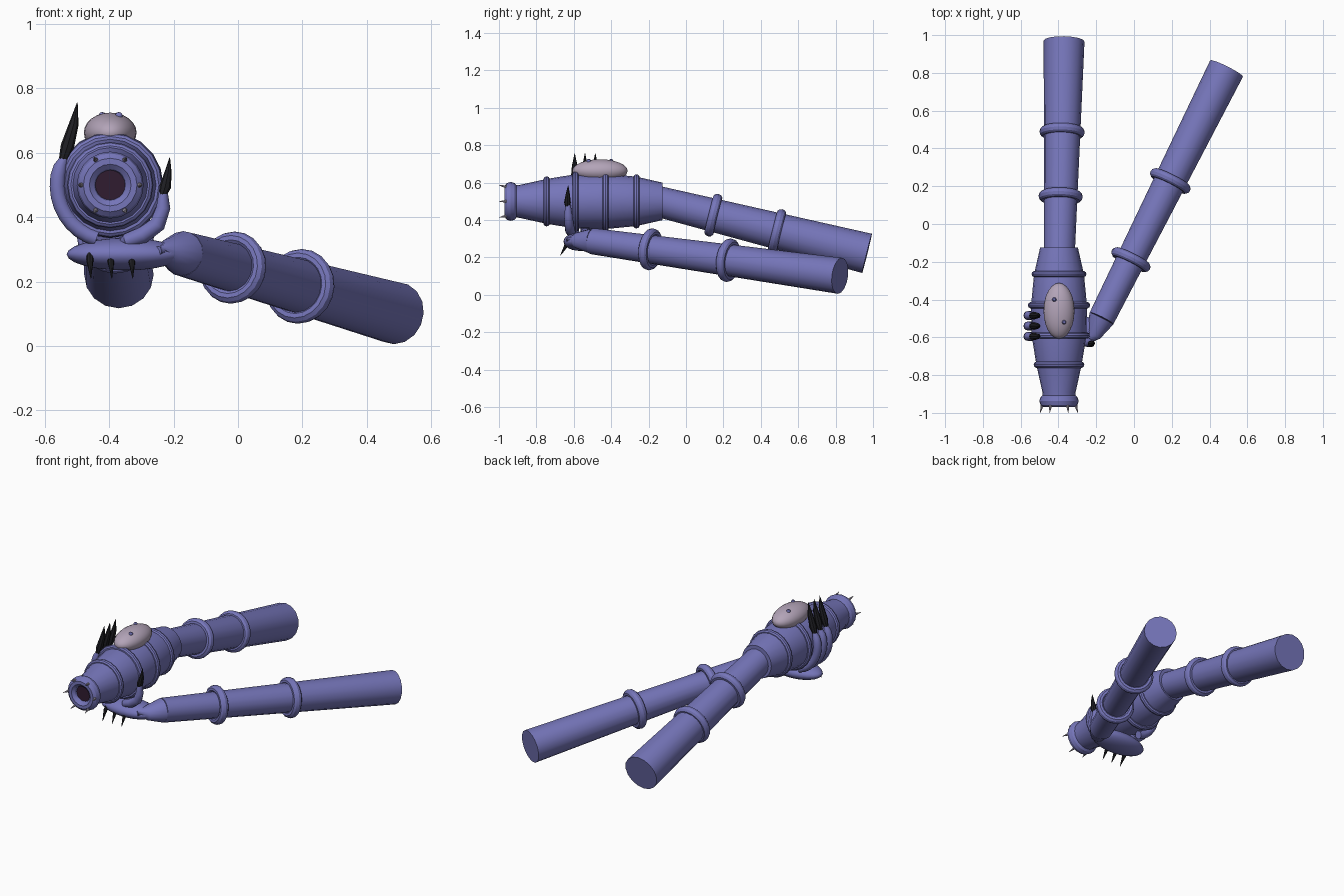
import bpy, bmesh, math
from mathutils import Vector

if "Cube" in bpy.data.objects:
    bpy.data.objects.remove(bpy.data.objects["Cube"])


def material(name, rgb):
    m = bpy.data.materials.new(name)
    m.diffuse_color = (*rgb, 1)
    m.use_nodes = True
    m.node_tree.nodes["Principled BSDF"].inputs["Base Color"].default_value = m.diffuse_color
    return m


BLUE = material("periwinkle skin", (0.18, 0.18, 0.49))
MAUVE = material("pale mauve", (0.45, 0.37, 0.48))
BLACK = material("claw black", (0.014, 0.014, 0.018))
GREY = material("tooth grey", (0.42, 0.38, 0.46))
DARK = material("dark throat", (0.03, 0.012, 0.03))

CX, CZ = -0.397, 0.5  # main barrel axis, parallel to y


def finish(ob, name, mat):
    ob.name = name
    ob.data.materials.clear()
    ob.data.materials.append(mat)
    bpy.ops.object.select_all(action='DESELECT')
    ob.select_set(True)
    bpy.context.view_layer.objects.active = ob
    bpy.ops.object.shade_smooth_by_angle(angle=math.radians(35))
    return ob


def tube(name, pts, radii, mat, sides=16):
    """Closed round tube through points, with its own radius at each."""
    pts = [Vector(p) for p in pts]
    bm = bmesh.new()
    rings = []
    for i, (p, r) in enumerate(zip(pts, radii)):
        d = (pts[min(i + 1, len(pts) - 1)] - pts[max(i - 1, 0)]).normalized()
        ref = Vector((0, 1, 0)) if abs(d.y) < 0.8 else Vector((0, 0, 1))
        u = ref.cross(d).normalized()
        v = d.cross(u)
        rings.append([bm.verts.new(p + r * (u * math.cos(a) + v * math.sin(a)))
                      for a in (2 * math.pi * k / sides for k in range(sides))])
    for a, b in zip(rings, rings[1:]):
        for k in range(sides):
            n = (k + 1) % sides
            bm.faces.new((a[k], a[n], b[n], b[k]))
    bm.faces.new(rings[0][::-1])
    bm.faces.new(rings[-1])
    bmesh.ops.recalc_face_normals(bm, faces=bm.faces)
    me = bpy.data.meshes.new(name)
    bm.to_mesh(me)
    bm.free()
    ob = bpy.data.objects.new(name, me)
    bpy.context.collection.objects.link(ob)
    return finish(ob, name, mat)


def ring(name, loc, axis, outer, minor, stretch=1.0):
    rot = Vector(axis).to_track_quat('Z', 'Y').to_euler()
    bpy.ops.mesh.primitive_torus_add(location=loc, rotation=rot, major_segments=20, minor_segments=10,
                                     major_radius=outer - minor, minor_radius=minor)
    ob = bpy.context.object
    ob.scale.z = stretch
    return finish(ob, name, BLUE)


def ball(name, loc, size, mat, segs=24):
    bpy.ops.mesh.primitive_uv_sphere_add(location=loc, segments=segs, ring_count=segs // 2, radius=1)
    ob = bpy.context.object
    ob.scale = size
    return finish(ob, name, mat)


def banded_limb(name, start, end, r0, r1, bands):
    """Straight flaring limb with thick bands at given fractions."""
    s, e = Vector(start), Vector(end)
    tube(name, [s, e], [r0, r1], BLUE)
    for i, (t, outer) in enumerate(bands):
        ring(f"{name}_band_{i}", s.lerp(e, t), e - s, outer, 0.022, 1.15)


# main barrel and its bands
profile = [(-0.93, 0.085), (-0.89, 0.088), (-0.745, 0.12), (-0.59, 0.145),
           (-0.43, 0.148), (-0.265, 0.132), (-0.125, 0.1)]
tube("barrel", [(CX, y, CZ) for y, r in profile], [r for y, r in profile], BLUE, 20)
for i, (y, r) in enumerate([(-0.745, 0.134), (-0.59, 0.163), (-0.43, 0.165), (-0.265, 0.145)]):
    ring(f"barrel_band_{i}", (CX, y, CZ), (0, 1, 0), r, 0.017)

# muzzle lip, throat and teeth
ring("muzzle_lip", (CX, -0.937, CZ), (0, 1, 0), 0.104, 0.03, 1.15)
tube("throat", [(CX, -0.92, CZ), (CX, -0.945, CZ)], [0.056, 0.056], DARK)
for i in range(6):
    a = i * math.pi / 3
    c, s = math.cos(a), math.sin(a)
    tube(f"muzzle_tooth_{i}", [(CX + 0.085 * c, -0.945, CZ + 0.085 * s),
                               (CX + 0.1 * c, -1.0, CZ + 0.1 * s)], [0.011, 0.001], GREY, 8)

# egg-shaped sac with small warts
ball("top_sac", (CX, -0.46, 0.663), (0.082, 0.148, 0.062), MAUVE)
for i, (x, y) in enumerate([(-0.422, -0.40), (-0.37, -0.52)]):
    ball(f"sac_wart_{i}", (x, y, 0.715), (0.012, 0.012, 0.012), BLUE, 10)

# rear and side limbs
banded_limb("rear_limb", (-0.395, -0.15, 0.5), (-0.37, 0.968, 0.222), 0.082, 0.108,
            [(0.265, 0.117), (0.57, 0.12)])
banded_limb("side_limb", (-0.172, -0.5, 0.287), (0.49, 0.823, 0.102), 0.07, 0.097,
            [(0.235, 0.113), (0.55, 0.117)])
tube("wrist", [(-0.25, -0.63, 0.295), (-0.215, -0.585, 0.292), (-0.172, -0.5, 0.287)],
     [0.015, 0.042, 0.07], BLUE)

# palm under the barrel with hanging spikes
ball("palm", (-0.35, -0.565, 0.285), (0.182, 0.09, 0.05), BLUE)
for i, x in enumerate((-0.46, -0.395, -0.33)):
    tube(f"palm_spike_{i}", [(x, -0.615, 0.3), (x, -0.64, 0.265), (x + 0.003, -0.672, 0.21)],
         [0.01, 0.011, 0.001], BLACK, 8)

# three fingers curling up the left side, each with a long claw
for i, y in enumerate((-0.595, -0.54, -0.485)):
    path = [(CX + 0.164 * math.cos(a), y, CZ + 0.172 * math.sin(a))
            for a in (math.radians(255 - 10.5 * k) for k in range(11))]
    tube(f"finger_{i}", path, [0.024] * 9 + [0.021, 0.012], BLUE, 12)
    tube(f"finger_claw_{i}", [(-0.546, y, 0.57), (-0.53, y, 0.62), (-0.51, y, 0.69), (-0.499, y, 0.757)],
         [0.012, 0.021, 0.015, 0.001], BLACK, 8)

# thumb on the right side
tube("thumb", [(-0.36, -0.6, 0.322), (-0.345, -0.61, 0.326), (-0.295, -0.62, 0.345),
               (-0.25, -0.625, 0.378), (-0.232, -0.63, 0.43), (-0.232, -0.63, 0.49)],
     [0.012, 0.024, 0.026, 0.025, 0.022, 0.012], BLUE, 12)
tube("thumb_claw", [(-0.237, -0.632, 0.46), (-0.226, -0.634, 0.495), (-0.217, -0.632, 0.54),
                    (-0.212, -0.63, 0.585)], [0.01, 0.018, 0.011, 0.001], BLACK, 8)
